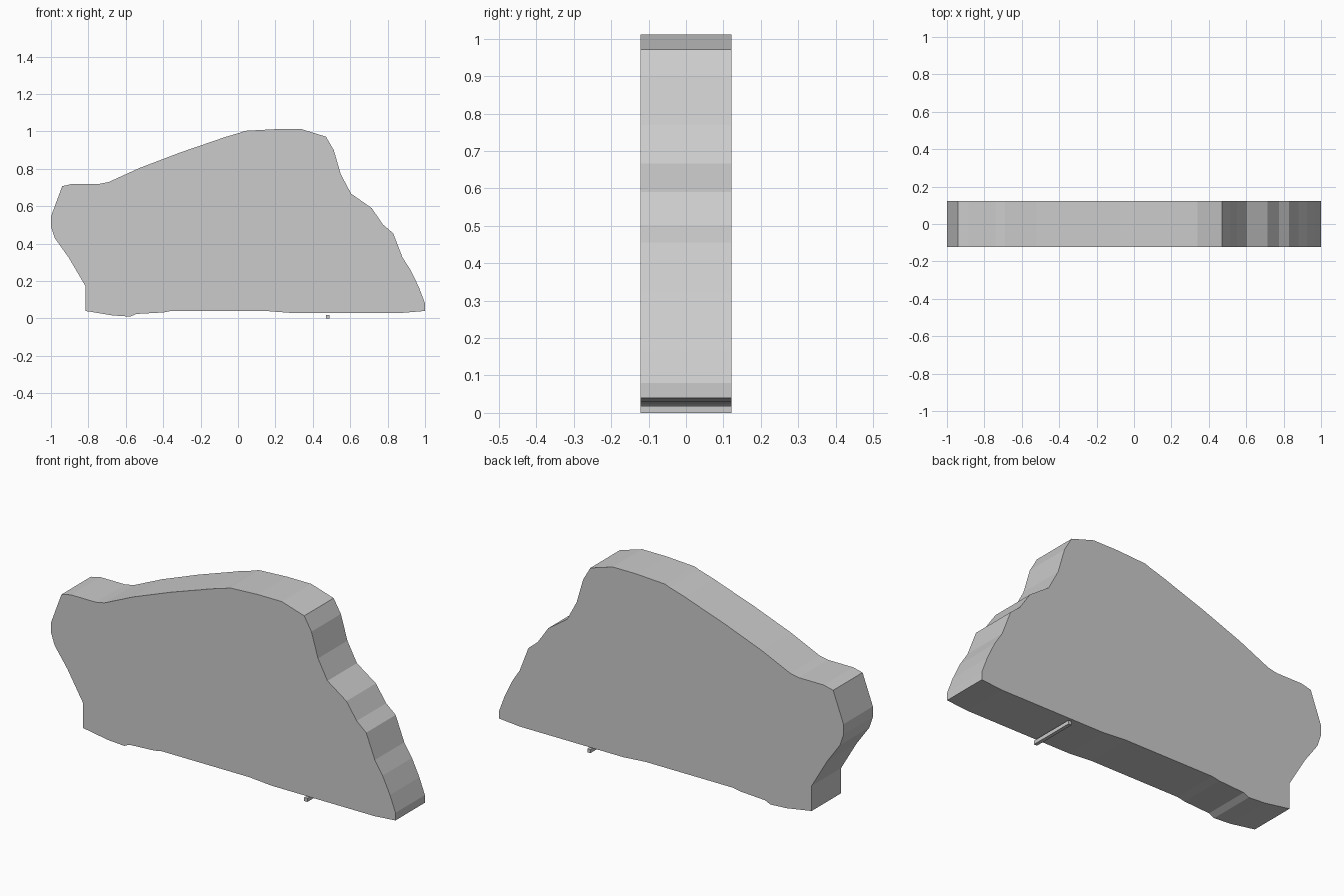
import bpy, bmesh

HALF_DEPTH = 0.122


def extruded_profile(name, points):
    """Closed (x, z) outline extruded along y, centred on y = 0."""
    bm = bmesh.new()
    face = bm.faces.new([bm.verts.new((x, -HALF_DEPTH, z)) for x, z in points])
    ext = bmesh.ops.extrude_face_region(bm, geom=[face], use_keep_orig=True)
    moved = [g for g in ext["geom"] if isinstance(g, bmesh.types.BMVert)]
    bmesh.ops.translate(bm, verts=moved, vec=(0, 2 * HALF_DEPTH, 0))
    bmesh.ops.recalc_face_normals(bm, faces=bm.faces)
    mesh = bpy.data.meshes.new(name)
    bm.to_mesh(mesh)
    bm.free()
    obj = bpy.data.objects.new(name, mesh)
    bpy.context.collection.objects.link(obj)
    return obj


# Rock slab: irregular outline, clockwise from the upper left
top = [(-0.94, 0.707), (-0.885, 0.72), (-0.74, 0.72), (-0.69, 0.73),
       (-0.525, 0.805), (-0.31, 0.887), (-0.12, 0.952), (-0.075, 0.968),
       (0.01, 0.993), (0.035, 1.003), (0.2, 1.012), (0.34, 1.012)]
right = [(0.47, 0.972), (0.512, 0.9), (0.55, 0.77), (0.605, 0.667),
         (0.715, 0.59), (0.775, 0.502), (0.83, 0.455), (0.88, 0.325),
         (0.925, 0.255), (0.968, 0.165), (1.0, 0.08)]
bottom = [(1.0, 0.04), (0.88, 0.03), (0.28, 0.03), (0.15, 0.04),
          (-0.36, 0.04), (-0.4, 0.032), (-0.545, 0.024), (-0.575, 0.01),
          (-0.67, 0.016), (-0.815, 0.04)]
left = [(-0.815, 0.172), (-0.905, 0.325), (-0.98, 0.43), (-1.0, 0.49),
        (-1.0, 0.545)]
extruded_profile("rock_slab", top + right + bottom + left)

# Thin bar lying just below the slab
extruded_profile("bottom_bar", [(0.47, 0.0), (0.488, 0.0),
                                (0.488, 0.019), (0.47, 0.019)])
